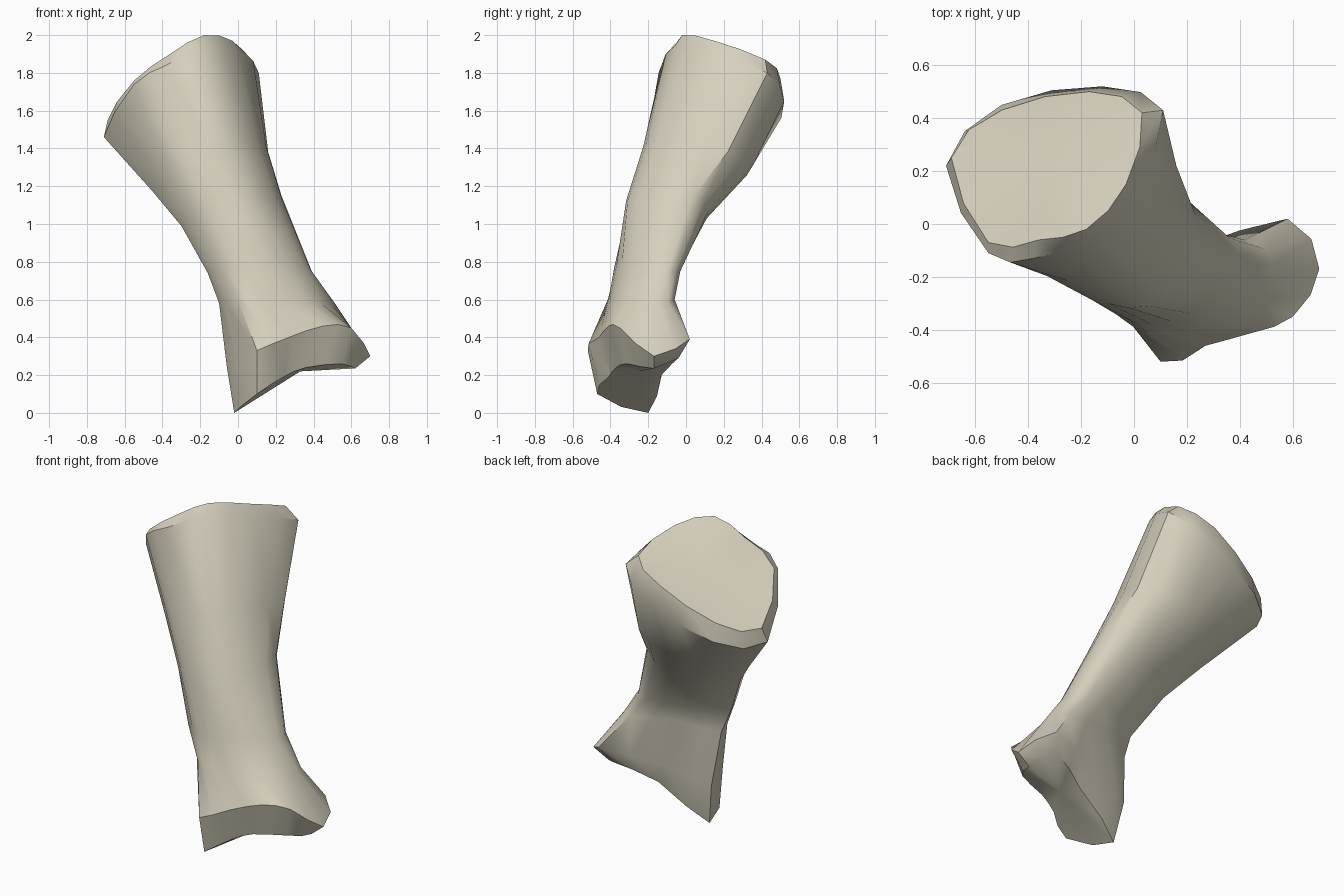
import bpy, bmesh, math
from mathutils import Vector

cube = bpy.data.objects.get("Cube")
if cube:
    bpy.data.objects.remove(cube, do_unlink=True)

bone_colour = (0.67, 0.63, 0.51, 1)
mat = bpy.data.materials.new("bone beige")
mat.use_nodes = True
mat.diffuse_color = bone_colour
mat.node_tree.nodes["Principled BSDF"].inputs["Base Color"].default_value = bone_colour


def outline(*points):
    """Closed smooth loop with one extra point between each given pair."""
    pts = [Vector(p) for p in points]
    n = len(pts)
    loop = []
    for i in range(n):
        before, here, after, beyond = (pts[(i + k) % n] for k in (-1, 0, 1, 2))
        loop += [here, (9 * (here + after) - before - beyond) / 16]
    return loop


def loft(name, sections, hubs):
    """Skin the sections in order and close each end with a fan to its hub."""
    bm = bmesh.new()
    rings = [[bm.verts.new(p) for p in section] for section in sections]
    sides = len(rings[0])
    for lower, upper in zip(rings, rings[1:]):
        for i in range(sides):
            j = (i + 1) % sides
            bm.faces.new((lower[i], lower[j], upper[j], upper[i]))
    for ring, centre in zip((rings[0], rings[-1]), hubs):
        hub = bm.verts.new(centre)
        for i in range(sides):
            bm.faces.new((ring[i], ring[(i + 1) % sides], hub))
    bmesh.ops.recalc_face_normals(bm, faces=bm.faces)
    mesh = bpy.data.meshes.new(name)
    bm.to_mesh(mesh)
    bm.free()
    mesh.materials.append(mat)
    obj = bpy.data.objects.new(name, mesh)
    bpy.context.collection.objects.link(obj)
    return obj


# Each outline runs: right, front-right ridge, front, front, left, back-left, back, back

# Broad sloping head: cap edge and the bevelled rim under it
head = [
    outline((-.69, .25, 1.55), (-.55, -.07, 1.76), (-.36, -.06, 1.9), (-.18, -.02, 2),
            (-.03, .15, 1.97), (.03, .42, 1.87), (-.17, .5, 1.77), (-.5, .43, 1.6)),
    outline((-.71, .22, 1.46), (-.55, -.11, 1.74), (-.38, -.13, 1.84), (-.18, -.06, 1.94),
            (0, .13, 1.91), (.11, .43, 1.8), (-.12, .52, 1.65), (-.5, .45, 1.49)),
]

# Tapering shaft with a ridge down its front right
shaft = [
    outline((-.45, .02, 1.17), (-.39, -.155, 1.36), (-.25, -.215, 1.4), (-.05, -.21, 1.42),
            (.1, -.06, 1.43), (.16, .22, 1.38), (0, .36, 1.32), (-.25, .24, 1.2)),
    outline((-.3, -.1, .99), (-.22, -.25, 1.07), (-.1, -.3, 1.12), (.06, -.31, 1.12),
            (.2, -.17, 1.12), (.23, .04, 1.15), (.13, .12, 1.07), (-.1, .07, 1)),
    outline((-.16, -.22, .74), (-.07, -.34, .76), (.07, -.38, .77), (.22, -.34, .78),
            (.35, -.23, .77), (.39, -.1, .75), (.3, -.03, .75), (.06, -.08, .74)),
]

# Lower joint: flare, sharp rim round both knuckles, and the underside
joint = [
    outline((-.1, -.2, .58), (0, -.39, .6), (.12, -.41, .6), (.27, -.38, .6),
            (.44, -.29, .58), (.52, -.15, .57), (.42, -.06, .6), (.12, -.1, .63)),
    outline((-.06, -.16, .25), (.1, -.52, .33), (.27, -.46, .4), (.45, -.41, .46),
            (.6, -.35, .45), (.7, -.17, .3), (.58, .02, .39), (.2, -.1, .33)),
    outline((-.02, -.2, 0), (.1, -.47, .1), (.24, -.41, .19), (.36, -.37, .24),
            (.55, -.31, .26), (.62, -.17, .235), (.52, -.04, .29), (.28, -.13, .2)),
]

bone = loft("leg_bone", head + shaft + joint, [(-.31, .22, 1.77), (.33, -.25, .22)])
bpy.ops.object.select_all(action='DESELECT')
bpy.context.view_layer.objects.active = bone
bone.select_set(True)
bpy.ops.object.shade_smooth_by_angle(angle=math.radians(38))
